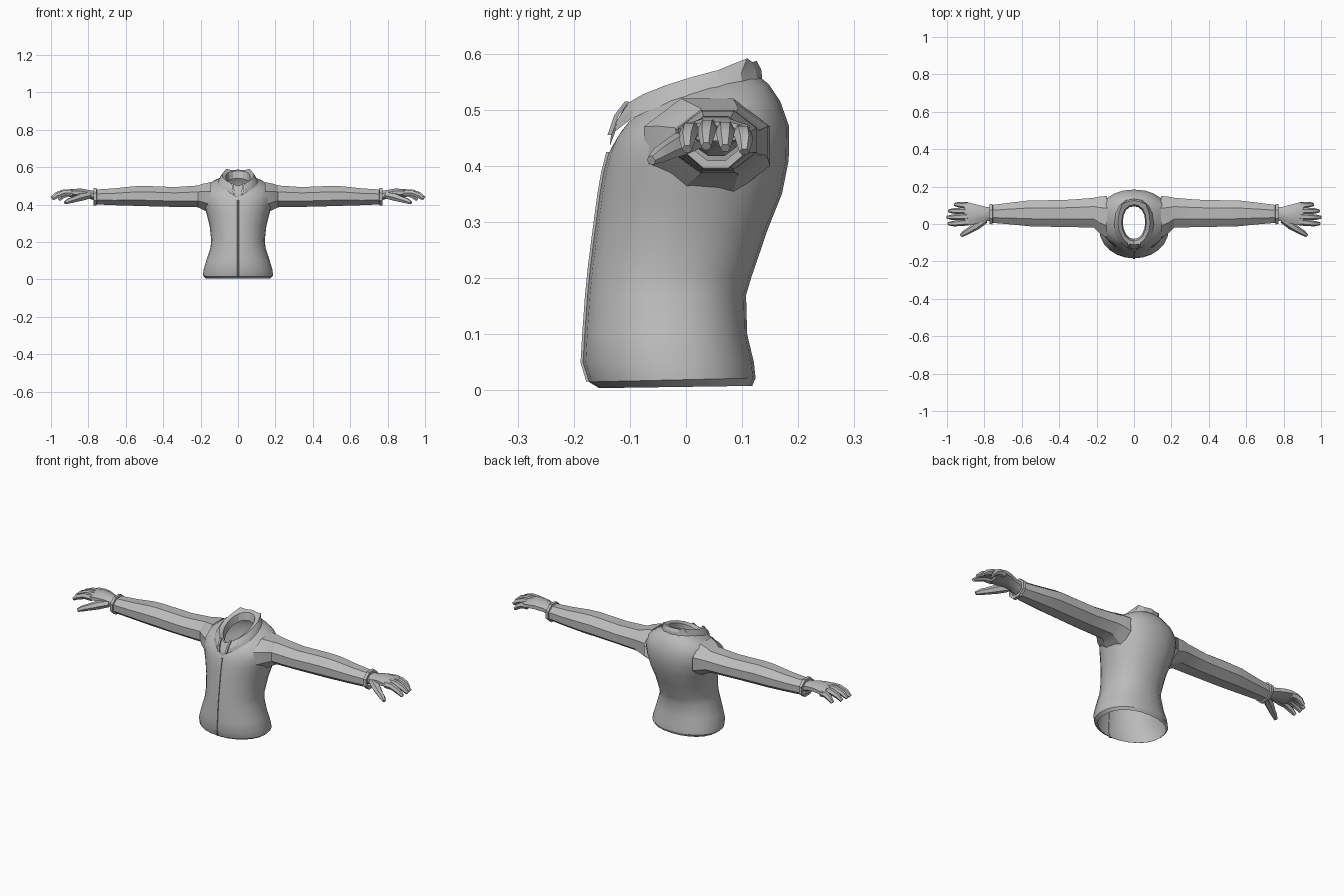
import bpy, bmesh, math
from mathutils import Vector

if "Cube" in bpy.data.objects:
    bpy.data.objects.remove(bpy.data.objects["Cube"])

grey = bpy.data.materials.new("plain grey")
grey.diffuse_color = (0.5, 0.5, 0.5, 1)
grey.use_nodes = True
grey.node_tree.nodes["Principled BSDF"].inputs["Base Color"].default_value = grey.diffuse_color


def loft(name, rings, close=False, cap_ends=False, mirror=False, angle=28):
    """Skin a list of equally long point rings."""
    bm = bmesh.new()
    rows = [[bm.verts.new(p) for p in r] for r in rings]
    n = len(rows[0])
    pairs = list(zip(rows, rows[1:]))
    if close:
        pairs.append((rows[-1], rows[0]))
    for a, b in pairs:
        for i in range(n):
            j = (i + 1) % n
            bm.faces.new((a[i], a[j], b[j], b[i]))
    if cap_ends:
        bm.faces.new(rows[0][::-1])
        bm.faces.new(rows[-1])
    if cap_ends or close:
        bmesh.ops.recalc_face_normals(bm, faces=bm.faces)
    me = bpy.data.meshes.new(name)
    bm.to_mesh(me)
    bm.free()
    ob = bpy.data.objects.new(name, me)
    bpy.context.collection.objects.link(ob)
    me.materials.append(grey)
    if mirror:
        ob.modifiers.new("mirror", 'MIRROR')
    bpy.ops.object.select_all(action='DESELECT')
    ob.select_set(True)
    bpy.context.view_layer.objects.active = ob
    bpy.ops.object.shade_smooth_by_angle(angle=math.radians(angle))
    return ob


def body_ring(w, yf, yb, zf, zb, p=1.0, n=24, e=0.9):
    """Horizontal ring, tilted from front height zf to back height zb."""
    pts = []
    for i in range(n):
        a = 2 * math.pi * i / n - math.pi / 2
        c, s = math.cos(a), math.sin(a)
        k = e if s > 0 else 1.0
        x = w * math.copysign(abs(c) ** k, c)
        t = (1 + math.copysign(abs(s) ** k, s)) / 2
        pts.append((x, yf + (yb - yf) * t, zf + (zb - zf) * max(t, 0) ** p))
    return pts


# torso: open shell from hem to neckline
loft("jacket_body", [body_ring(*r) for r in [
    (.172, -.155, .118, .004, .008),
    (.187, -.173, .124, .015, .022),
    (.185, -.184, .121, .05, .05),
    (.170, -.181, .109, .10, .10),
    (.147, -.176, .107, .17, .17),
    (.143, -.171, .116, .22, .20),
    (.152, -.162, .145, .29, .285),
    (.168, -.154, .171, .35, .35),
    (.183, -.147, .183, .39, .41),
    (.192, -.139, .184, .42, .47, .8),
    (.178, -.131, .168, .435, .515, .6),
    (.140, -.125, .148, .44, .545, .5),
    (.100, -.118, .130, .445, .56, .45)]])

# collar: folded band with a raised, pointed rim
collar = [body_ring(*r, n=16) for r in [
    (.108, -.136, .136, .435, .553, .45),
    (.098, -.134, .134, .452, .572, .45),
    (.086, -.112, .126, .50, .587, .6),
    (.066, -.092, .104, .49, .58, .6),
    (.060, -.080, .095, .45, .54, .6)]]
for i in (6, 10):
    x, y, z = collar[2][i]
    collar[2][i] = (x, y + .015, z + .012)
loft("collar", collar, angle=20)


def arm_ring(x, y0, y1, z0, z1, n=8):
    cy, cz, ry, rz = (y0 + y1) / 2, (z0 + z1) / 2, (y1 - y0) / 2, (z1 - z0) / 2
    k = 1 / math.cos(math.pi / n)
    return [(x, cy + ry * k * math.cos(a), cz + rz * k * math.sin(a))
            for a in [2 * math.pi * (i + .5) / n for i in range(n)]]


# sleeves: eight-sided tubes, wide at the armhole, with a turned-in cuff
loft("sleeve", [arm_ring(*r) for r in [
    (.145, -.075, .150, .350, .520),
    (.185, -.050, .146, .372, .512),
    (.215, -.020, .140, .386, .502),
    (.340, -.016, .130, .388, .494),
    (.500, -.014, .126, .392, .500),
    (.560, -.012, .126, .394, .498),
    (.660, -.002, .114, .397, .487),
    (.755, .006, .102, .401, .481),
    (.757, -.002, .108, .394, .489),
    (.772, .000, .106, .396, .488),
    (.772, .014, .094, .410, .474)]], mirror=True)

# palm
loft("palm", [arm_ring(*r) for r in [
    (.755, .018, .090, .418, .470),
    (.795, .014, .092, .432, .478),
    (.840, .002, .104, .440, .486),
    (.880, -.006, .114, .444, .484),
    (.905, -.004, .114, .444, .478)]], cap_ends=True, mirror=True)


def finger(name, pts, radii, n=6):
    """Tapered tube along a path that runs mostly along x."""
    pts = [Vector(p) for p in pts]
    rings = []
    for i, (p, r) in enumerate(zip(pts, radii)):
        d = (pts[min(i + 1, len(pts) - 1)] - pts[max(i - 1, 0)]).normalized()
        u = d.cross(Vector((0, 0, 1))).normalized()
        v = u.cross(d)
        rings.append([p + r * (u * math.cos(a) + v * math.sin(a))
                      for a in [2 * math.pi * k / n for k in range(n)]])
    loft(name, rings, cap_ends=True, mirror=True)


# four drooping fingers: (name, root y, tip y, tip x, height)
for name, ya, yb, tip, h in [("index_finger", .010, .002, .992, .462),
                             ("middle_finger", .040, .036, .998, .467),
                             ("ring_finger", .070, .070, .990, .464),
                             ("little_finger", .098, .104, .958, .457)]:
    root = .885
    L = tip - root
    finger(name, [(root, ya, h), (root + .4 * L, (ya + yb) / 2, h),
                  (root + .75 * L, yb, h - .013), (tip, yb, h - .032)],
           (.018, .017, .015, .009))

# thumb
finger("thumb", [(.795, .022, .450), (.840, -.008, .440), (.880, -.034, .427),
                 (.905, -.048, .419), (.925, -.062, .410)],
       (.019, .022, .017, .015, .009))

# zip: narrow raised strip down the front
front = [(-.176, .016), (-.186, .05), (-.183, .10), (-.178, .17), (-.173, .22),
         (-.164, .29), (-.156, .35), (-.149, .39), (-.140, .425)]
loft("zip", [[(-.005, y + .006, z), (-.004, y - .002, z),
              (.004, y - .002, z), (.005, y + .006, z)] for y, z in front], cap_ends=True)

# drawstrings hanging from the collar
loft("drawstring", [[(x - .005, y - .004, z), (x + .005, y - .004, z),
                     (x + .005, y + .004, z), (x - .005, y + .004, z)]
                    for x, y, z in [(.030, -.105, .515), (.026, -.124, .49),
                                    (.022, -.136, .455)]], cap_ends=True, mirror=True)
